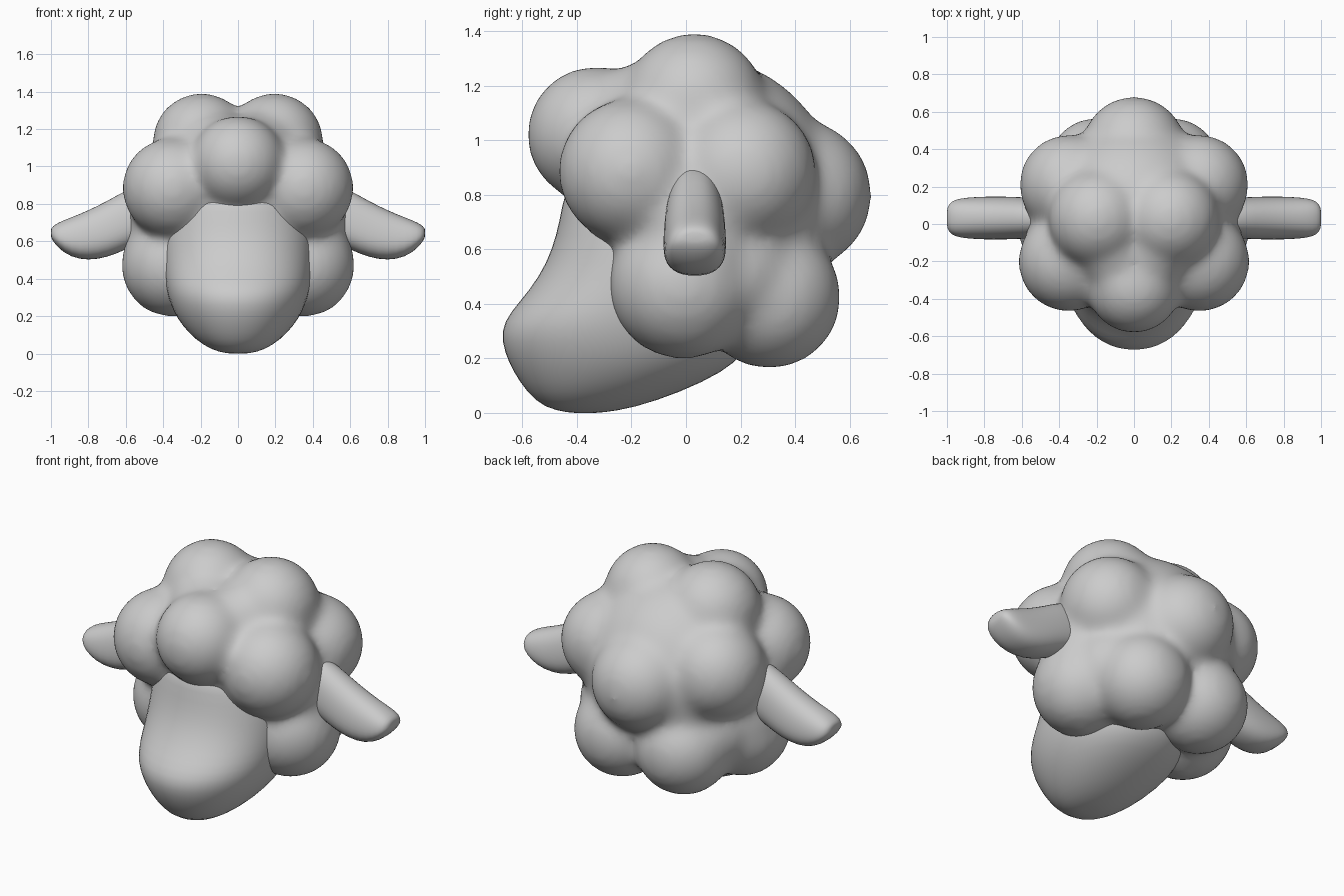
import bpy, bmesh, math
from mathutils import Vector, Matrix

if "Cube" in bpy.data.objects:
    bpy.data.objects.remove(bpy.data.objects["Cube"])


def finish(name, bm):
    bmesh.ops.recalc_face_normals(bm, faces=bm.faces[:])
    me = bpy.data.meshes.new(name)
    bm.to_mesh(me)
    bm.free()
    me.polygons.foreach_set("use_smooth", [True] * len(me.polygons))
    ob = bpy.data.objects.new(name, me)
    bpy.context.collection.objects.link(ob)
    return ob


def loft(name, rings):
    bm = bmesh.new()
    rows = [[bm.verts.new(p) for p in r] for r in rings]
    n = len(rows[0])
    for a, b in zip(rows, rows[1:]):
        for i in range(n):
            bm.faces.new((a[i], a[(i + 1) % n], b[(i + 1) % n], b[i]))
    # close both ends with a fan
    for r in (rows[0], rows[-1]):
        mid = bm.verts.new(sum((v.co for v in r), Vector()) / n)
        for i in range(n):
            bm.faces.new((r[i], r[(i + 1) % n], mid))
    ob = finish(name, bm)
    sub = ob.modifiers.new("soft", 'SUBSURF')
    sub.levels = sub.render_levels = 1
    return ob


def oval(n, e):
    pts = []
    for i in range(n):
        a = 2 * math.pi * i / n
        c, s = math.cos(a), math.sin(a)
        pts.append((math.copysign(abs(c) ** (2 / e), c), math.copysign(abs(s) ** (2 / e), s)))
    return pts


# Face: horizontal ovals (height, front y, back y, half width)
face = [(0.0, -0.43, -0.31, 0.06), (0.018, -0.52, -0.19, 0.14), (0.075, -0.585, -0.02, 0.23),
        (0.15, -0.635, 0.14, 0.30), (0.22, -0.668, 0.22, 0.345), (0.30, -0.684, 0.25, 0.375),
        (0.37, -0.648, 0.25, 0.39), (0.45, -0.575, 0.25, 0.40), (0.55, -0.512, 0.25, 0.405),
        (0.65, -0.478, 0.25, 0.405), (0.75, -0.457, 0.25, 0.39), (0.90, -0.43, 0.20, 0.33)]
loft("face", [[(w * u, (f + b) / 2 + (b - f) / 2 * v, z) for u, v in oval(28, 2.1)]
              for z, f, b, w in face])

# Ears: upright ovals along x (x, low z, high z, half depth)
ear = [(0.42, 0.62, 0.93, 0.10), (0.55, 0.58, 0.90, 0.108), (0.65, 0.53, 0.845, 0.113),
       (0.75, 0.50, 0.79, 0.115), (0.85, 0.50, 0.745, 0.112), (0.93, 0.535, 0.715, 0.105),
       (0.98, 0.585, 0.69, 0.088), (1.0, 0.62, 0.67, 0.055)]
for side, label in ((1, "right_ear"), (-1, "left_ear")):
    loft(label, [[(side * x, 0.032 + d * u * (1 - 0.15 * v), (lo + hi) / 2 + (hi - lo) / 2 * v)
                  for u, v in oval(20, 2.4)] for x, lo, hi, d in ear])

# Wool: overlapping balls fused into one fleece (x, y, z, radius), mirrored in x
balls = [(0, -0.332, 1.02, 0.253), (0, 0.405, 0.80, 0.278),
         (0.195, 0.03, 1.13, 0.264), (0.35, -0.20, 0.885, 0.27),
         (0.345, 0.21, 0.88, 0.27), (0.35, -0.01, 0.47, 0.275),
         (0.20, 0.305, 0.425, 0.265)]
# fillers that soften the valleys between the main tufts
balls += [(0, 0.25, 0.94, 0.26), (0.335, 0.02, 0.72, 0.26), (0.28, 0.16, 0.52, 0.25),
          (0.375, 0.02, 0.56, 0.235), (0.375, 0.0, 0.43, 0.23),
          (0.10, -0.14, 1.07, 0.22), (0.24, 0.10, 1.02, 0.23)]
bm = bmesh.new()
for x, y, z, r in balls:
    for s in ((1, -1) if x else (1,)):
        bmesh.ops.create_icosphere(bm, subdivisions=4, radius=r,
                                   matrix=Matrix.Translation((s * x, y, z)))
core = Matrix.Translation((0, 0.07, 0.77)) @ Matrix.Diagonal((0.52, 0.49, 0.53, 1))
bmesh.ops.create_icosphere(bm, subdivisions=4, radius=1, matrix=core)
wool = finish("wool", bm)
rem = wool.modifiers.new("fuse", 'REMESH')
rem.mode = 'VOXEL'
rem.voxel_size = 0.022
rem.use_smooth_shade = True
sm = wool.modifiers.new("blend", 'SMOOTH')
sm.factor = 0.5
sm.iterations = 32
